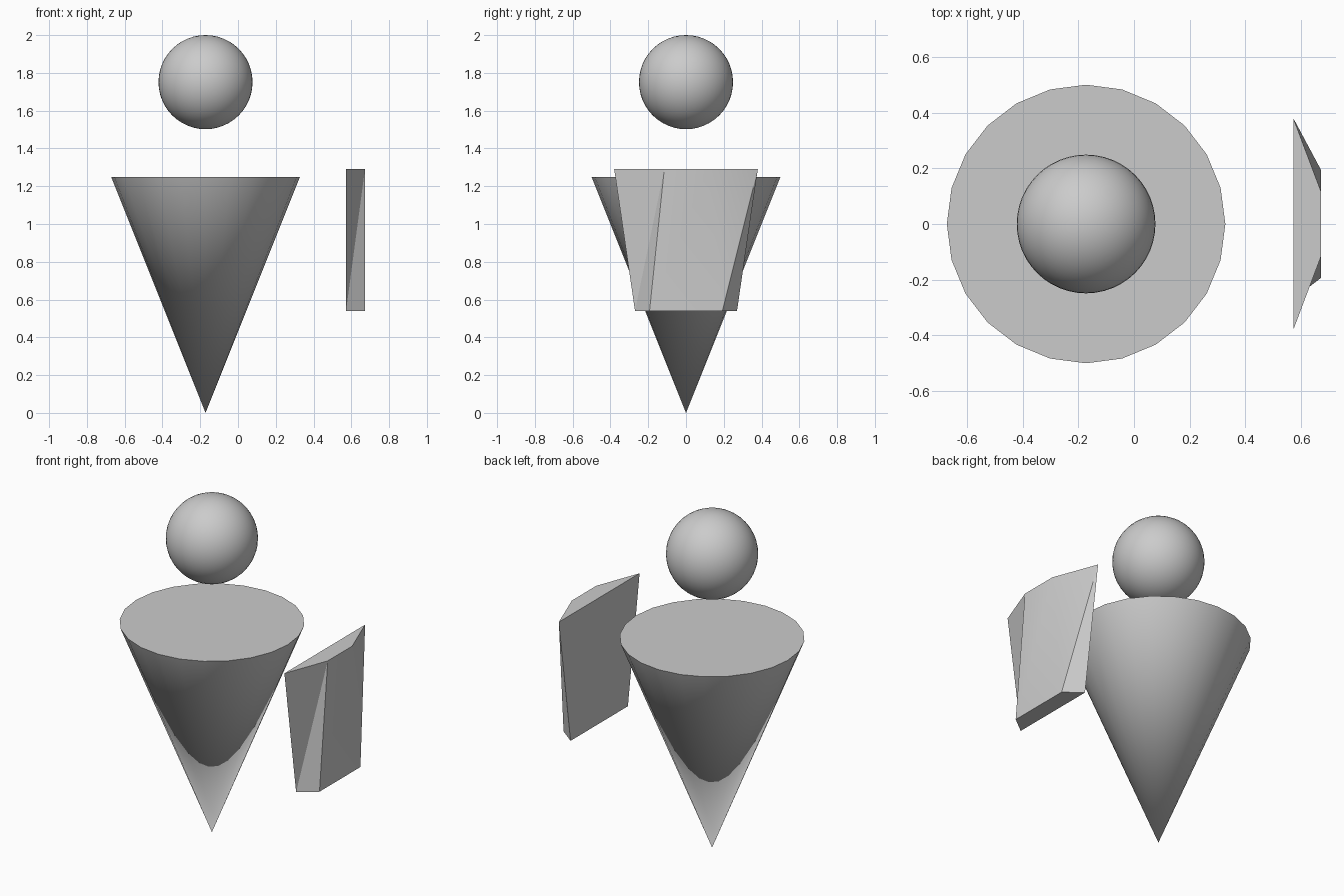
import bpy, math

if "Cube" in bpy.data.objects:
    bpy.data.objects.remove(bpy.data.objects["Cube"])

CX = -0.172  # shared axis of head and body


def finish(obj, name):
    obj.name = name
    bpy.ops.object.select_all(action='DESELECT')
    obj.select_set(True)
    bpy.context.view_layer.objects.active = obj
    bpy.ops.object.shade_smooth_by_angle(angle=math.radians(30))


# Floating round head
bpy.ops.mesh.primitive_uv_sphere_add(segments=48, ring_count=24, radius=0.249,
                                     location=(CX, 0, 1.751))
finish(bpy.context.object, "head")

# Inverted cone body, point on the ground, 24 sides with a vertex on +x
bpy.ops.mesh.primitive_cone_add(vertices=24, radius1=0, radius2=0.5, depth=1.25,
                                location=(CX, 0, 0.625))
finish(bpy.context.object, "body")

# Shield: trapezoid outlines at bottom and top, lofted together
XB, XF = 0.572, 0.672


def outline(back, front, z):
    return [(XB, -back, z), (XF, -front, z), (XF, front, z), (XB, back, z)]


verts = outline(0.27, 0.193, 0.54) + outline(0.38, 0.115, 1.29)
faces = [
    (3, 2, 1, 0), (4, 5, 6, 7),      # bottom, top
    (1, 2, 6, 5), (3, 0, 4, 7),      # front, back
    (0, 1, 5), (0, 5, 4),            # twisted side, -y
    (2, 3, 7), (2, 7, 6),            # twisted side, +y
]
mesh = bpy.data.meshes.new("shield")
mesh.from_pydata(verts, [], faces)
shield = bpy.data.objects.new("shield", mesh)
bpy.context.collection.objects.link(shield)
finish(shield, "shield")
